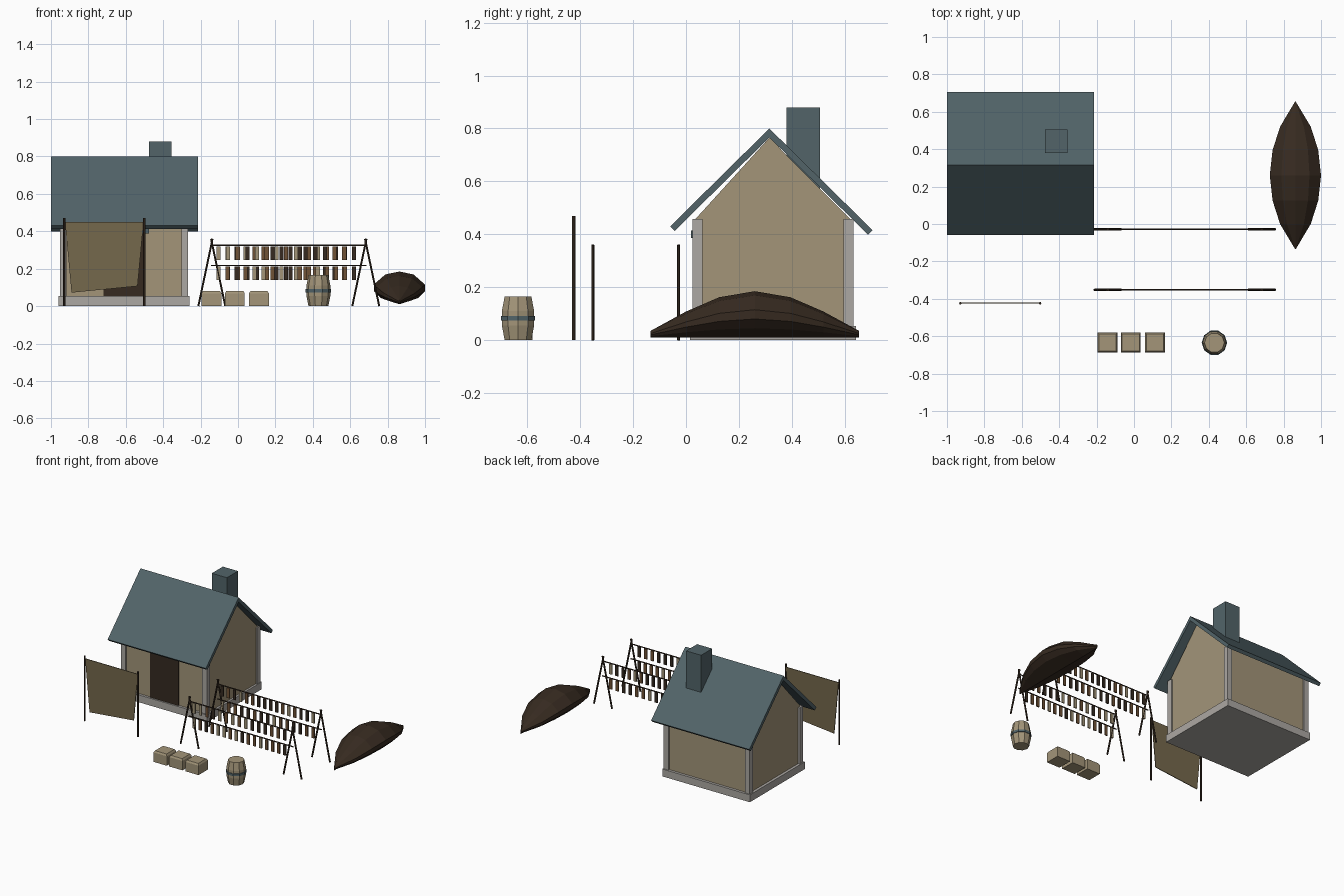
import bpy, bmesh, math, random
from mathutils import Vector

if "Cube" in bpy.data.objects:
    bpy.data.objects.remove(bpy.data.objects["Cube"])

random.seed(4)


def material(name, r, g, b):
    m = bpy.data.materials.new(name)
    lin = [((c / 255 + 0.055) / 1.055) ** 2.4 for c in (r, g, b)]
    m.diffuse_color = (*lin, 1)
    m.use_nodes = True
    m.node_tree.nodes["Principled BSDF"].inputs["Base Color"].default_value = m.diffuse_color
    return m


TAN = material("tan", 163, 149, 121)
SLATE = material("slate", 82, 100, 105)
STONE = material("stone", 172, 168, 163)
DARK = material("dark_wood", 54, 42, 32)
CLOTH = material("cloth", 117, 104, 76)
BROWN = material("brown", 112, 82, 54)


def mesh_object(name, verts, faces, mat):
    me = bpy.data.meshes.new(name)
    me.from_pydata(verts, [], faces)
    bm = bmesh.new()
    bm.from_mesh(me)
    bmesh.ops.recalc_face_normals(bm, faces=bm.faces)
    bm.to_mesh(me)
    bm.free()
    me.materials.append(mat)
    ob = bpy.data.objects.new(name, me)
    bpy.context.collection.objects.link(ob)
    return ob


def loft(name, rings, mat):
    """Skin a list of equal-length rings and cap both ends."""
    n = len(rings[0])
    verts = [p for ring in rings for p in ring]
    faces = [(k * n + i, k * n + (i + 1) % n, (k + 1) * n + (i + 1) % n, (k + 1) * n + i)
             for k in range(len(rings) - 1) for i in range(n)]
    faces += [tuple(range(n)), tuple(range(len(verts) - n, len(verts)))]
    return mesh_object(name, verts, faces, mat)


def extrude_x(name, yz, x0, x1, mat):
    return loft(name, [[(x, y, z) for y, z in yz] for x in (x0, x1)], mat)


def box(name, x0, x1, y0, y1, z0, z1, mat):
    return extrude_x(name, [(y0, z0), (y1, z0), (y1, z1), (y0, z1)], x0, x1, mat)


def beam(name, a, b, r, mat, sides=6):
    a, b = Vector(a), Vector(b)
    q = (b - a).to_track_quat('Z', 'Y')
    circle = [q @ Vector((r * math.cos(t), r * math.sin(t), 0))
              for t in (math.tau * i / sides for i in range(sides))]
    return loft(name, [[tuple(p + c) for c in circle] for p in (a, b)], mat)


def lathe(name, cx, cy, profile, mat, sides=10):
    return loft(name, [[(cx + r * math.cos(math.tau * i / sides),
                         cy + r * math.sin(math.tau * i / sides), z)
                        for i in range(sides)] for r, z in profile], mat)


# House: plinth, gabled walls, corner posts
box("foundation", -0.96, -0.26, 0.015, 0.642, 0, 0.053, STONE)
extrude_x("walls", [(0.033, 0.05), (0.623, 0.05), (0.623, 0.455), (0.315, 0.765), (0.033, 0.455)],
          -0.94, -0.275, TAN)
for x in (-0.953, -0.303):
    for y in (0.024, 0.596):
        box("corner_post", x, x + 0.037, y, y + 0.038, 0.05, 0.458, STONE)

# Door and lintel
box("door", -0.72, -0.495, 0.026, 0.04, 0.053, 0.39, DARK)
box("door_lintel", -0.74, -0.475, 0.018, 0.04, 0.387, 0.415, SLATE)

# Roof and chimney
extrude_x("roof", [(-0.06, 0.43), (0.315, 0.80), (0.705, 0.416), (0.688, 0.399),
                   (0.315, 0.766), (-0.043, 0.413)], -1.0, -0.215, SLATE)
box("chimney", -0.475, -0.355, 0.38, 0.506, 0.55, 0.88, SLATE)

# Hanging cloth between two poles
for x in (-0.928, -0.502):
    beam("cloth_pole", (x, -0.424, 0), (x, -0.424, 0.47), 0.007, DARK)
sheet = [(-0.925, 0.45), (-0.505, 0.45), (-0.537, 0.107), (-0.89, 0.072)]
loft("hanging_cloth", [[(x, y, z) for x, z in sheet] for y in (-0.424, -0.419)], CLOTH)

# Two drying racks with trestle legs, rails and hanging strips
for y, counts in ((-0.028, (16, 15)), (-0.352, (15, 16))):
    for x in (-0.14, 0.683):
        for side in (-1, 1):
            beam("rack_leg", (x + side * 0.072, y, 0), (x - side * 0.004, y, 0.36), 0.006, DARK)
    for z, count in zip((0.325, 0.217), counts):
        beam("rack_rail", (-0.145, y, z), (0.688, y, z), 0.004, DARK)
        for i in range(count):
            x = -0.105 + 0.725 * i / (count - 1)
            box("drying_strip", x - 0.011, x + 0.011, y - 0.004, y + 0.004,
                z - 0.078, z - 0.006, random.choice((DARK, BROWN, TAN)))

# Crates with tapered lids
for x in (-0.142, -0.017, 0.112):
    def square(h, z):
        return [(x - h, -0.633 - h, z), (x + h, -0.633 - h, z),
                (x + h, -0.633 + h, z), (x - h, -0.633 + h, z)]
    loft("crate", [square(0.053, 0), square(0.053, 0.068), square(0.046, 0.08)], TAN)

# Barrel and its hoop
lathe("barrel", 0.43, -0.635, [(0.053, 0), (0.064, 0.055), (0.064, 0.11), (0.053, 0.165)], TAN)
lathe("barrel_hoop", 0.43, -0.635, [(0.068, 0.074), (0.068, 0.091)], SLATE)

# Overturned boat: cross-section as fractions of half width and height
section = [(0, 1), (0.55, 0.91), (1, 0.6), (1, 0.4), (0.75, 0.2), (0, 0),
           (-0.75, 0.2), (-1, 0.4), (-1, 0.6), (-0.55, 0.91)]
stations = [(0.394, 0.002, 0.025), (0.26, 0.082, 0.098), (0.135, 0.122, 0.152)]
stations = ([(-d, w, h) for d, w, h in stations] + [(0, 0.137, 0.175)]
            + [(d, w, h) for d, w, h in reversed(stations)])
loft("boat_hull", [[(0.863 + w * u, 0.26 + d, 0.01 + h * v) for u, v in section]
                   for d, w, h in stations], DARK)
